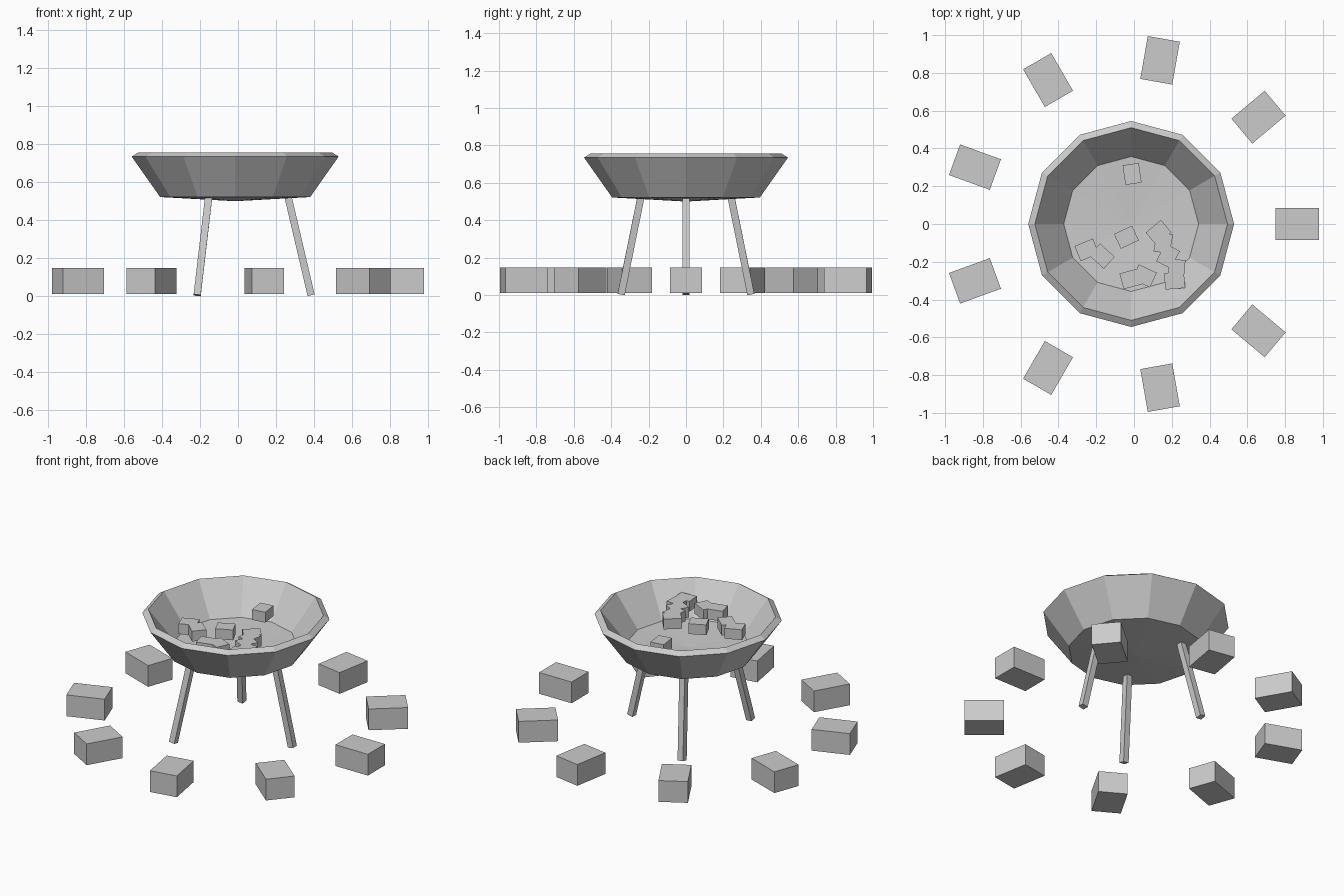
import bpy, bmesh
from math import radians, cos, sin, pi
from mathutils import Vector, Matrix

if "Cube" in bpy.data.objects:
    bpy.data.objects.remove(bpy.data.objects["Cube"])

CX = -0.015  # centre of the bowl and the stone ring


def finish(name, bm):
    bmesh.ops.recalc_face_normals(bm, faces=bm.faces)
    me = bpy.data.meshes.new(name)
    bm.to_mesh(me)
    bm.free()
    ob = bpy.data.objects.new(name, me)
    bpy.context.collection.objects.link(ob)
    return ob


def box(name, size, matrix):
    bm = bmesh.new()
    bmesh.ops.create_cube(bm, size=1, matrix=matrix @ Matrix.Diagonal((*size, 1)))
    return finish(name, bm)


def lathe(name, profile, sides):
    """Spin a profile that starts and ends on the axis."""
    bm = bmesh.new()
    rings = []
    for r, z in profile:
        n = sides if r > 0 else 1
        rings.append([bm.verts.new((CX + r * cos(2 * pi * i / sides),
                                    r * sin(2 * pi * i / sides), z)) for i in range(n)])
    for a, b in zip(rings, rings[1:]):
        for i in range(sides):
            j = (i + 1) % sides
            loop = [a[i % len(a)], a[j % len(a)], b[j % len(b)], b[i % len(b)]]
            bm.faces.new(list(dict.fromkeys(loop)))
    return finish(name, bm)


# Twelve-sided bowl with a thick wall
lathe("bowl", [(0, 0.50), (0.395, 0.522), (0.545, 0.735), (0.51, 0.757),
               (0.357, 0.56), (0, 0.541)], 12)

# Three splayed square legs
for k in range(3):
    a = radians(120 * k)
    d = Vector((cos(a), sin(a), 0))
    bottom = Vector((CX, 0, 0.005)) + d * 0.4
    top = Vector((CX, 0, 0.53)) + d * 0.277
    axis = top - bottom
    turn = Vector((0, 0, 1)).rotation_difference(axis).to_matrix().to_4x4()
    box(f"leg_{k + 1}", (0.038, 0.038, axis.length),
        Matrix.Translation((top + bottom) / 2) @ turn)

# Ring of nine stones
for k in range(9):
    a = radians(40 * k)
    box(f"stone_{k + 1}", (0.23, 0.172, 0.136),
        Matrix.Translation((CX + 0.88 * cos(a), 0.88 * sin(a), 0.08))
        @ Matrix.Rotation(a, 4, 'Z'))

# Coals in the bowl: x, y, turn in degrees
coals = [(-0.01, 0.265, 98), (-0.04, -0.07, 25), (-0.25, -0.137, 22),
         (-0.17, -0.17, -42), (0.13, -0.045, 40), (0.155, -0.1, 80),
         (0.18, -0.17, 62), (0.225, -0.24, 85), (0.215, -0.3, 5),
         (-0.015, -0.29, 15), (0.055, -0.275, -25)]
for k, (x, y, t) in enumerate(coals):
    box(f"coal_{k + 1}", (0.105, 0.086, 0.066),
        Matrix.Translation((x, y, 0.656)) @ Matrix.Rotation(radians(t), 4, 'Z'))
